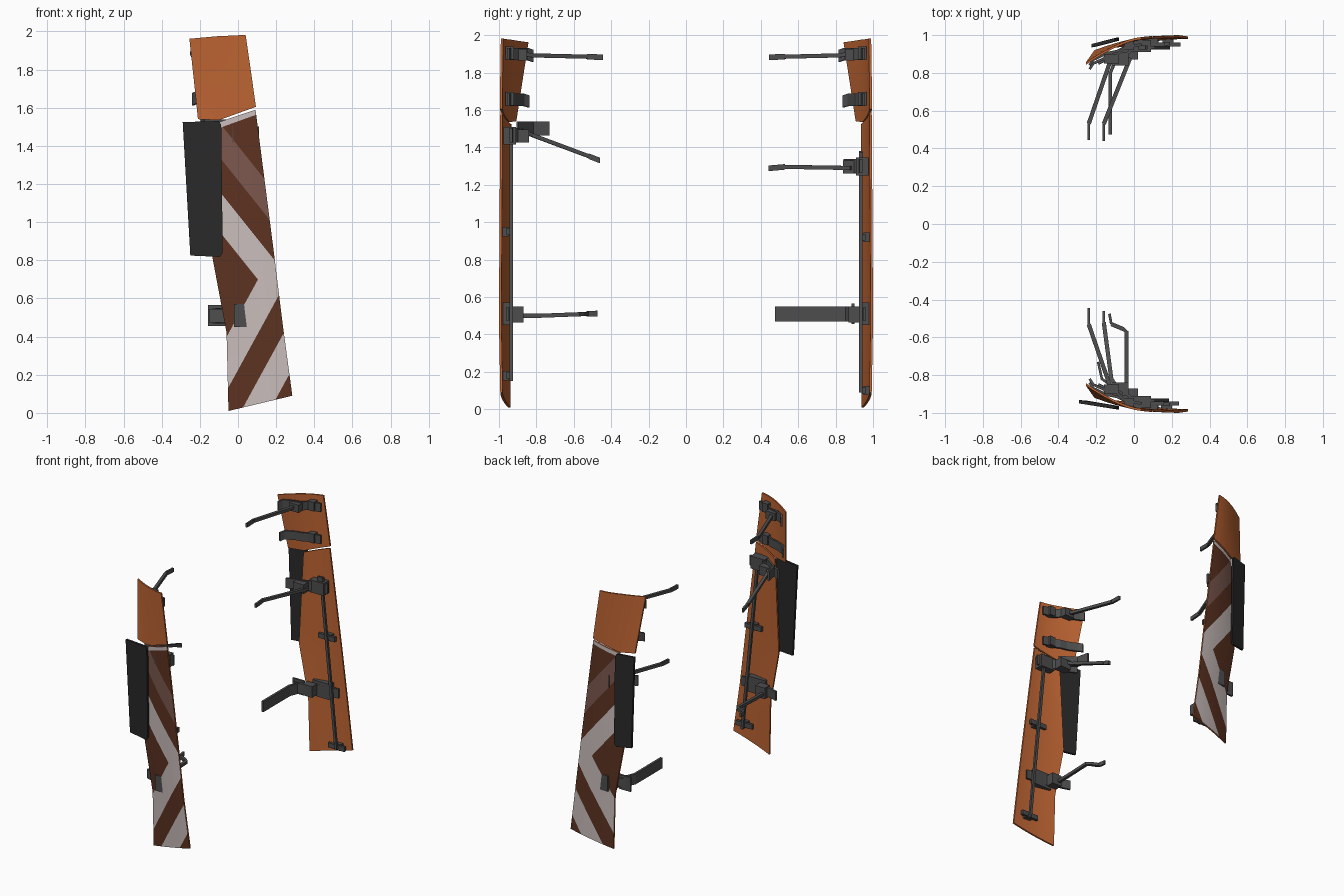
import bpy, bmesh, math
from mathutils import Vector

if "Cube" in bpy.data.objects:
    bpy.data.objects.remove(bpy.data.objects["Cube"])


def mat(name, r, g, b):
    m = bpy.data.materials.new(name)
    m.diffuse_color = (r, g, b, 1)
    m.use_nodes = True
    m.node_tree.nodes["Principled BSDF"].inputs["Base Color"].default_value = m.diffuse_color
    return m


ORANGE = mat("orange", 0.50, 0.125, 0.032)
BROWN = mat("dark brown", 0.107, 0.032, 0.015)
PALE = mat("pale grey", 0.58, 0.51, 0.50)
MAUVE = mat("mauve brown", 0.20, 0.095, 0.075)
STEEL = mat("steel grey", 0.075, 0.075, 0.078)
BLACK = mat("black", 0.022, 0.022, 0.022)


def finish(bm, name, mats, smooth=False):
    bmesh.ops.recalc_face_normals(bm, faces=bm.faces[:])
    me = bpy.data.meshes.new(name)
    bm.to_mesh(me)
    bm.free()
    for m in mats:
        me.materials.append(m)
    ob = bpy.data.objects.new(name, me)
    bpy.context.collection.objects.link(ob)
    if smooth:
        bpy.context.view_layer.objects.active = ob
        ob.select_set(True)
        bpy.ops.object.shade_smooth_by_angle(angle=math.radians(30))
        ob.select_set(False)
    return ob


def lerp(a, b, t):
    return a + (b - a) * t


def shell(rows, ys, s, power, thick, n=4):
    """Curved plate: rows of (x, z) left/middle/right, ys = (left y, right y) per row."""
    bm = bmesh.new()
    grid = []
    for row, (yl, yr) in zip(rows, ys):
        line = []
        for k in range(2 * n + 1):
            i = min(k // n, 1)
            t = k / n - i
            x = lerp(row[i][0], row[i + 1][0], t)
            z = lerp(row[i][1], row[i + 1][1], t)
            u = (x - row[0][0]) / (row[2][0] - row[0][0])
            y = yr + (yl - yr) * (1 - u) ** power
            line.append(bm.verts.new((x, s * y, z)))
        grid.append(line)
    for a, b in zip(grid, grid[1:]):
        for i in range(len(a) - 1):
            bm.faces.new((a[i], a[i + 1], b[i + 1], b[i]))
    r = bmesh.ops.extrude_face_region(bm, geom=bm.faces[:], use_keep_orig=True)
    for v in r["geom"]:
        if isinstance(v, bmesh.types.BMVert):
            v.co.y -= s * thick
    bmesh.ops.recalc_face_normals(bm, faces=bm.faces[:])
    return bm


# stripe layout: upper arms use t = z + 1.25x, lower arms use q = z - 1.83x
def stripe(c):
    if c.z > 1.505 + 0.36 * (c.x + 0.1) - 0.012:
        return 2
    if c.z > 0.70:
        t = c.z + 1.25 * c.x
        return 2 if 0.83 < t < 1.04 else 3 if 1.22 < t < 1.40 else 1
    q = c.z - 1.83 * c.x
    return 2 if 0.225 < q < 0.508 or -0.29 < q < -0.02 else 1


def lower_panel(name, s):
    L = [(-0.10, 1.525), (-0.135, 0.82), (-0.06, 0.42), (-0.05, 0.01)]
    R = [(0.092, 1.59), (0.187, 0.85), (0.235, 0.46), (0.285, 0.09)]
    rows = [(a, ((a[0] + b[0]) / 2, (a[1] + b[1]) / 2), b) for a, b in zip(L, R)]
    bm = shell(rows, [(0.95, 0.993), (0.945, 0.998), (0.95, 1.0), (0.952, 0.993)], s, 1.8, 0.013)
    cuts = [((0, 0, t), (1.25, 0, 1)) for t in (0.83, 1.04, 1.22, 1.40)]
    cuts += [((0, 0, q), (-1.83, 0, 1)) for q in (0.508, 0.225, -0.02, -0.29)]
    cuts += [((0, 0, 0.70), (0, 0, 1)), ((-0.1, 0, 1.493), (-0.36, 0, 1))]
    for co, no in cuts:
        g = bm.verts[:] + bm.edges[:] + bm.faces[:]
        bmesh.ops.bisect_plane(bm, geom=g, dist=1e-5, plane_co=co, plane_no=Vector(no).normalized())
    bm.normal_update()
    for f in bm.faces:
        if f.normal.y * s > 0.5:
            f.material_index = stripe(f.calc_center_median())
    finish(bm, name, [ORANGE, BROWN, PALE, MAUVE], True)


def upper_panel(name, s):
    rows = [((-0.255, 1.962), (-0.11, 1.975), (0.04, 1.982)),
            ((-0.232, 1.75), (-0.10, 1.76), (0.068, 1.79)),
            ((-0.21, 1.54), (-0.10, 1.535), (0.094, 1.605))]
    bm = shell(rows, [(0.855, 0.99), (0.888, 0.993), (0.92, 0.995)], s, 1.5, 0.013)
    finish(bm, name, [ORANGE], True)


def prism(name, pts, s, z0, z1, m):
    """Plate outlined in x, z (list) between two y planes given per point as (x, y, z)."""
    bm = bmesh.new()
    a = [bm.verts.new((x, s * (y + z0), z)) for x, y, z in pts]
    b = [bm.verts.new((x, s * (y + z1), z)) for x, y, z in pts]
    bm.faces.new(a)
    bm.faces.new(b[::-1])
    for i in range(len(a)):
        j = (i + 1) % len(a)
        bm.faces.new((a[i], b[i], b[j], a[j]))
    finish(bm, name, [m])


def ribbon(name, pts, s, h, t, m=STEEL):
    """Bent bar along pts, h tall in z and t thick sideways."""
    bm = bmesh.new()
    P = [Vector((x, s * y, z)) for x, y, z in pts]
    rings = []
    for i, p in enumerate(P):
        d = P[min(i + 1, len(P) - 1)] - P[max(i - 1, 0)]
        n = Vector((-d.y, d.x, 0)).normalized() * t / 2
        up = Vector((0, 0, h / 2))
        rings.append([bm.verts.new(p + o) for o in (n + up, n - up, -n - up, -n + up)])
    for a, b in zip(rings, rings[1:]):
        for i in range(4):
            bm.faces.new((a[i], a[(i + 1) % 4], b[(i + 1) % 4], b[i]))
    bm.faces.new(rings[0])
    bm.faces.new(rings[-1][::-1])
    finish(bm, name, [m])


def box(name, s, x, y, z, m=STEEL):
    prism(name, [(x[0], 0, z[0]), (x[1], 0, z[0]), (x[1], 0, z[1]), (x[0], 0, z[1])], s, y[0], y[1], m)


def arm(name, s, pts):
    """Slim rod with a flattened tip at the last point."""
    ribbon(name, pts[:-1], s, 0.022, 0.022)
    ribbon(name + "_tip", pts[-2:], s, 0.03, 0.014)


for s, side in ((-1, "near"), (1, "far")):
    near = s < 0
    upper_panel(side + "_upper_panel", s)
    lower_panel(side + "_lower_panel", s)

    # black side flap, swung out on the near side and tucked in on the far side
    if near:
        o = [(-0.29, 0.932, 1.525), (-0.25, 0.935, 0.825), (-0.095, 0.962, 0.818),
             (-0.08, 0.964, 0.84), (-0.088, 0.964, 1.51), (-0.10, 0.96, 1.53)]
    else:
        o = [(-0.225, 0.935, 1.525), (-0.205, 0.938, 0.825), (-0.095, 0.966, 0.818),
             (-0.08, 0.97, 0.84), (-0.088, 0.97, 1.51), (-0.10, 0.966, 1.53)]
    prism(side + "_flap", o, s, 0.0, 0.018, BLACK)

    # brackets behind the upper panel
    for tag, z, sh in (("top", 1.90, 0.0), ("second", 1.655, 0.02)):
        ribbon(f"{side}_{tag}_bracket", [(-0.235, 0.82 + sh, z - 0.01), (-0.215, 0.85 + sh, z), (-0.14, 0.885 + sh, z),
               (-0.09, 0.895 + sh, z), (-0.05, 0.935, z), (0.04, 0.95, z)], s, 0.065, 0.014)
        box(f"{side}_{tag}_clamp", s, (-0.05, 0.0), (0.92, 0.965), (z - 0.03, z + 0.04))
    box(side + "_top_block", s, (-0.16, -0.08), (0.85, 0.90), (1.865, 1.925))
    arm(side + "_top_arm", s, [(-0.12, 0.88, 1.90), (-0.14, 0.82, 1.892), (-0.24, 0.53, 1.885), (-0.24, 0.445, 1.882)])

    # middle bracket and arm
    zm = 1.465 if near else 1.30
    ribbon(side + "_middle_bracket", [(-0.19, 0.85, zm), (-0.12, 0.885, zm), (-0.04, 0.90, zm), (0.0, 0.93, zm),
           (0.11, 0.935, zm)], s, 0.075, 0.016)
    box(side + "_middle_clamp", s, (-0.03, 0.09), (0.91, 0.975), (zm - 0.05, zm + 0.045))
    box(side + "_middle_block", s, (-0.12, -0.03), (0.84, 0.91), (zm - 0.04, zm + 0.03))
    if near:
        ribbon("near_middle_plate", [(-0.06, 0.90, 1.50), (-0.17, 0.82, 1.50), (-0.19, 0.73, 1.50)], s, 0.075, 0.014)
        arm("near_middle_arm", s, [(-0.08, 0.88, 1.49), (-0.12, 0.82, 1.465), (-0.16, 0.52, 1.353), (-0.16, 0.46, 1.33)])
    else:
        arm("far_middle_arm", s, [(-0.02, 0.88, 1.29), (-0.16, 0.53, 1.296), (-0.16, 0.44, 1.288)])

    # lower bracket and arm
    zl = 0.51
    ribbon(side + "_lower_bracket", [(-0.15, 0.88, zl), (-0.09, 0.90, zl), (-0.03, 0.91, zl), (0.0, 0.94, zl),
           (0.19, 0.955, zl)], s, 0.07, 0.016)
    box(side + "_lower_clamp", s, (-0.02, 0.13), (0.935, 0.978), (zl - 0.06, zl + 0.06))
    box(side + "_lower_block", s, (-0.06, 0.02), (0.87, 0.93), (zl - 0.045, zl + 0.04))
    if near:
        arm("near_lower_arm", s, [(-0.04, 0.90, 0.5), (-0.04, 0.78, 0.5), (-0.04, 0.57, 0.508), (-0.06, 0.555, 0.509),
            (-0.12, 0.53, 0.51), (-0.13, 0.475, 0.512)])
    else:
        ribbon("far_lower_arm", [(-0.125, 0.475, zl), (-0.125, 0.80, zl), (-0.10, 0.86, zl), (-0.03, 0.90, zl)], s, 0.08, 0.018)
        box("far_lower_tab", s, (-0.158, -0.06), (0.885, 0.90), (0.455, 0.565))

    # long stiffening rod with small cross clips
    zt, zb = (1.49, 0.15) if near else (1.38, 0.09)
    rod = lambda z: 0.05 + (1.4 - z) * 0.1
    ribbon(side + "_rod_tie", [(rod(zt) - 0.03, 0.935, zt - 0.02), (rod(zt) + 0.02, 0.935, zt - 0.02)], s, 0.03, 0.02)
    prism(side + "_stiffening_rod", [(rod(zb) - 0.01, 0, zb), (rod(zb) + 0.01, 0, zb), (rod(zt) + 0.01, 0, zt),
          (rod(zt) - 0.01, 0, zt)], s, 0.925, 0.943, STEEL)
    for k, z in enumerate((0.95, 0.18) if near else (0.92, 0.10)):
        box(f"{side}_rod_clip_{k}", s, (rod(z) - 0.075, rod(z) + 0.065), (0.94, 0.96), (z - 0.018, z + 0.018))
        box(f"{side}_rod_pad_{k}", s, (rod(z) - 0.03, rod(z) + 0.03), (0.95, 0.985), (z - 0.025, z + 0.025))
